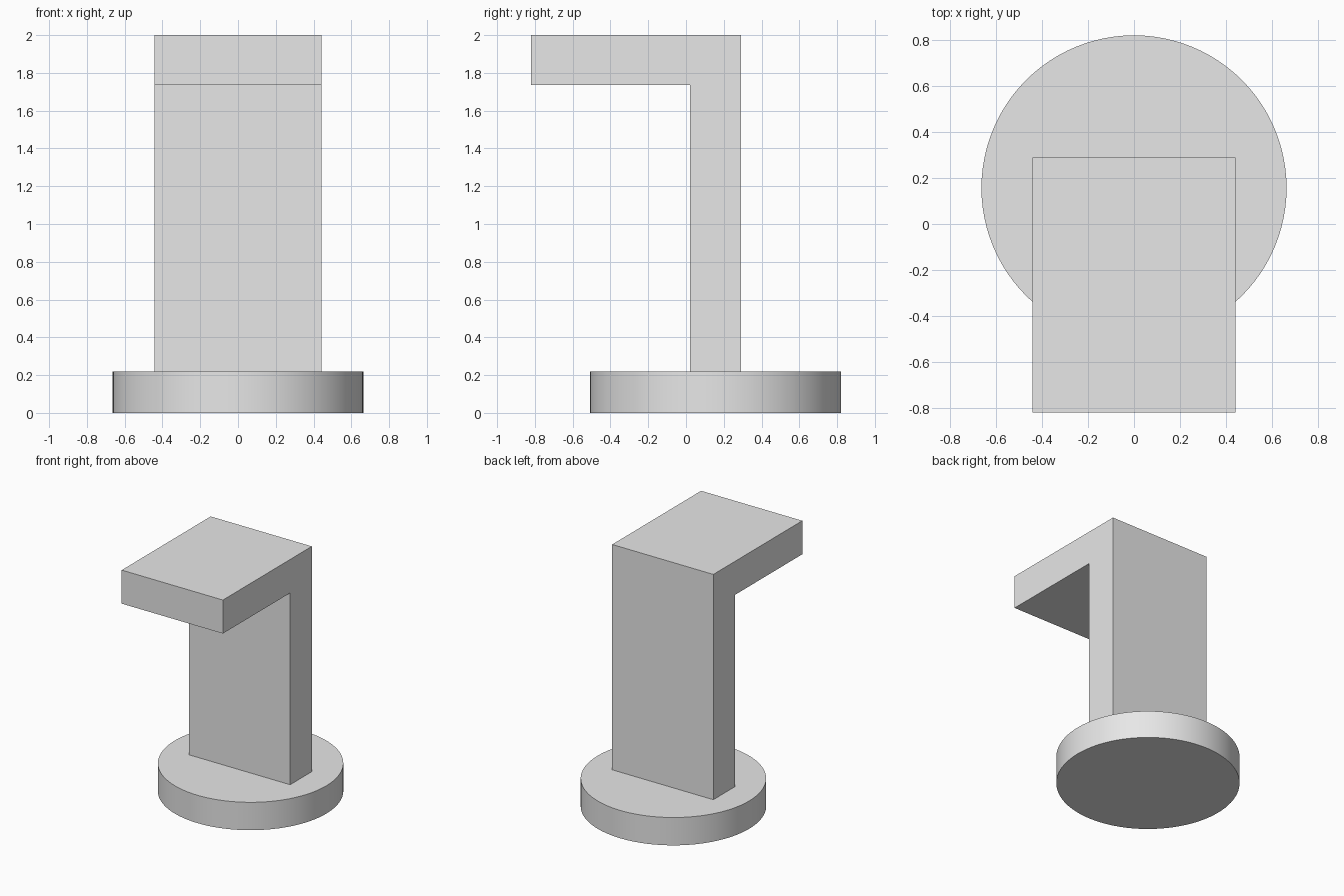
import bpy
import bmesh

cube = bpy.data.objects.get("Cube")
if cube:
    bpy.data.objects.remove(cube, do_unlink=True)

# One plain grey material
GREY = (0.8, 0.8, 0.8, 1)
grey = bpy.data.materials.new("light grey")
grey.use_nodes = True
grey.diffuse_color = GREY
grey.node_tree.nodes["Principled BSDF"].inputs["Base Color"].default_value = GREY


def extruded_profile(name, profile, half_width):
    """Extrude a (y, z) outline along x."""
    bm = bmesh.new()
    face = bm.faces.new([bm.verts.new((-half_width, y, z)) for y, z in profile])
    result = bmesh.ops.extrude_face_region(bm, geom=[face])
    verts = [v for v in result["geom"] if isinstance(v, bmesh.types.BMVert)]
    bmesh.ops.translate(bm, verts=verts, vec=(2 * half_width, 0, 0))
    bmesh.ops.recalc_face_normals(bm, faces=bm.faces)
    mesh = bpy.data.meshes.new(name)
    bm.to_mesh(mesh)
    bm.free()
    mesh.materials.append(grey)
    obj = bpy.data.objects.new(name, mesh)
    bpy.context.collection.objects.link(obj)
    return obj


# Round base disc
base_height = 0.22
bpy.ops.mesh.primitive_cylinder_add(vertices=96, radius=0.664, depth=base_height,
                                    location=(0, 0.157, base_height / 2))
base = bpy.context.object
base.name = "round_base"
base.data.materials.append(grey)
bpy.ops.object.shade_smooth_by_angle()

# Upright post and forward arm as one L-shaped bracket
back, post_front, arm_front = 0.29, 0.02, -0.82
arm_bottom, top = 1.735, 2.0
extruded_profile("bracket", [
    (back, base_height), (back, top), (arm_front, top),
    (arm_front, arm_bottom), (post_front, arm_bottom), (post_front, base_height),
], 0.442)
